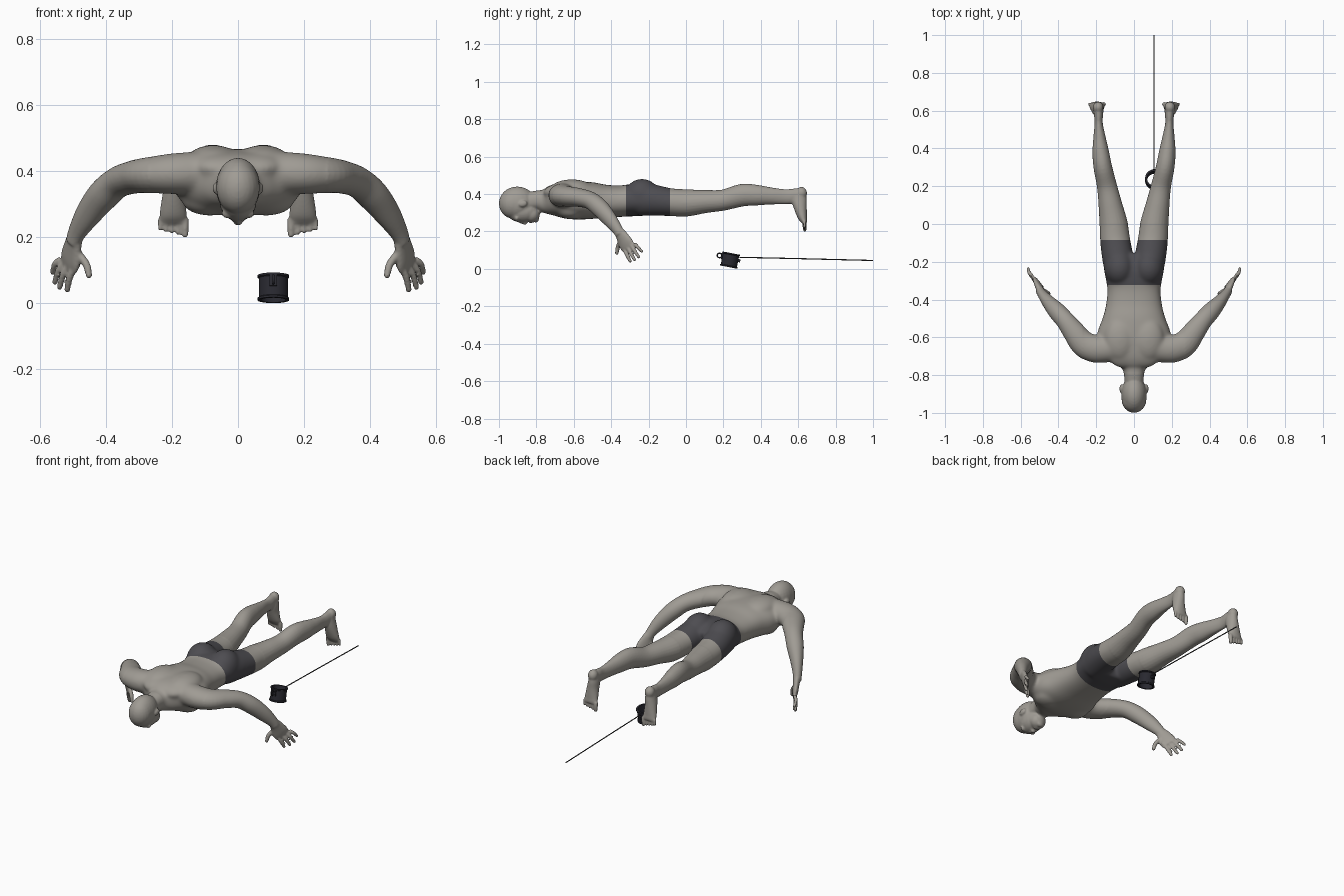
import bpy, bmesh, math
from mathutils import Vector, Matrix

cube = bpy.data.objects.get("Cube")
if cube:
    bpy.data.objects.remove(cube)


def material(name, rgb):
    m = bpy.data.materials.new(name)
    m.use_nodes = True
    m.diffuse_color = (*rgb, 1)
    m.node_tree.nodes["Principled BSDF"].inputs["Base Color"].default_value = (*rgb, 1)
    return m


skin = material("warm grey skin", (0.35, 0.33, 0.297))
cloth = material("charcoal cloth", (0.075, 0.073, 0.082))
black = material("black leather", (0.022, 0.022, 0.03))
wire = material("dark cable", (0.05, 0.05, 0.05))


def spline(rows, n=5):
    """Smoothly resample rows of numbers."""
    out = []
    for i in range(len(rows) - 1):
        p = [rows[max(0, min(len(rows) - 1, i + k))] for k in (-1, 0, 1, 2)]
        for j in range(n):
            t = j / n
            out.append([b + 0.5 * t * (c - a + t * (2*a - 5*b + 4*c - d + t * (3*(b - c) + d - a)))
                        for a, b, c, d in zip(*p)])
    return out + [list(rows[-1])]


def loft(bm, rows, ref, power=1.0, seg=24):
    """Skin rows of (x, y, z, width radius, depth radius); ref is the depth direction."""
    rows, ref, rings = spline(rows), Vector(ref), []
    pts = [Vector(r[:3]) for r in rows]
    for i, r in enumerate(rows):
        t = (pts[min(i + 1, len(pts) - 1)] - pts[max(i - 1, 0)]).normalized()
        a = t.cross(ref).normalized()
        b = a.cross(t)
        ring = []
        for k in range(seg):
            w = 2 * math.pi * k / seg
            c, s = (math.copysign(abs(v) ** power, v) for v in (math.cos(w), math.sin(w)))
            ring.append(bm.verts.new(pts[i] + a * c * r[3] + b * s * r[4]))
        rings.append(ring)
    for u, v in zip(rings, rings[1:]):
        for k in range(seg):
            bm.faces.new((u[k], u[(k + 1) % seg], v[(k + 1) % seg], v[k]))
    bm.faces.new(rings[0])
    bm.faces.new(rings[-1])


def ball(bm, center, radii, tilt=0):
    m = Matrix.Translation(center) @ Matrix.Rotation(tilt, 4, 'X') @ Matrix.Diagonal((*radii, 1))
    bmesh.ops.create_uvsphere(bm, u_segments=24, v_segments=16, radius=1, matrix=m)


def finger(bm, a, b, r, bend=(0, 0, 0)):
    a, b = Vector(a), Vector(b)
    mid = (a + b) / 2 + Vector(bend)
    loft(bm, [(*a, r, r), (*mid, r, r), (*b, r * 0.85, r * 0.85)], (0.75, -0.65, 0.1), seg=12)
    ball(bm, b, (r * 0.85,) * 3)


def finish(name, bm, mat, angle=40):
    me = bpy.data.meshes.new(name)
    bmesh.ops.recalc_face_normals(bm, faces=bm.faces)
    bm.to_mesh(me)
    bm.free()
    ob = bpy.data.objects.new(name, me)
    bpy.context.collection.objects.link(ob)
    me.materials.append(mat)
    bpy.ops.object.select_all(action='DESELECT')
    ob.select_set(True)
    bpy.context.view_layer.objects.active = ob
    bpy.ops.object.shade_smooth_by_angle(angle=math.radians(angle))
    return ob


Z, Y = (0, 0, 1), (0, 1, 0)
bm = bmesh.new()

# Left leg and foot
loft(bm, [(.08, -.25, .375, .075, .09), (.086, -.18, .368, .083, .085), (.10, -.085, .357, .08, .075),
          (.108, 0, .353, .075, .073), (.125, .1, .36, .063, .062), (.143, .2, .368, .053, .056),
          (.165, .3, .394, .049, .06), (.176, .38, .394, .044, .055), (.182, .45, .39, .034, .046),
          (.187, .53, .386, .022, .04), (.188, .58, .39, .024, .04), (.19, .62, .402, .025, .033)], Z)
ball(bm, (.19, .617, .405), (.028, .03, .033))
loft(bm, [(.19, .605, .41, .024, .035), (.19, .605, .37, .03, .04), (.194, .611, .33, .034, .035),
          (.196, .622, .28, .04, .026), (.196, .631, .255, .042, .018), (.196, .634, .243, .04, .012)], Y)
for i in range(5):
    r = .0115 if i == 0 else .0075
    x = .16 + (.022 + (i - 1) * .018 if i else 0)
    finger(bm, (x, .633, .256), (x, .635, .208 + .004 * i), r)

# Left arm
loft(bm, [(.12, -.66, .395, .07, .065), (.2, -.662, .392, .074, .062), (.265, -.635, .388, .07, .055),
          (.315, -.575, .382, .06, .05), (.365, -.51, .365, .05, .047), (.41, -.46, .325, .047, .048),
          (.455, -.41, .268, .035, .042), (.487, -.37, .215, .025, .031), (.498, -.352, .185, .023, .027)], Z)

# Left hand, with the palm turned in
palm = (.75, -.65, .1)
loft(bm, [(.492, -.362, .205, .027, .02), (.5, -.34, .17, .038, .018),
          (.507, -.321, .135, .046, .016), (.513, -.306, .112, .043, .012)], palm)
for k, tip in enumerate([(.517, -.298, .041), (.54, -.275, .049), (.554, -.253, .064), (.56, -.236, .093)]):
    t = k / 3
    finger(bm, (.485 + .052 * t, -.336 + .062 * t, .12 + .014 * t), tip, .0108 - .001 * t, (.006, -.004, .004))
finger(bm, (.483, -.35, .15), (.451, -.37, .085), .012, (-.008, -.004, 0))

# Left half muscles and ear
ball(bm, (.075, -.61, .427), (.085, .115, .052))
ball(bm, (.085, -.615, .31), (.085, .075, .045))
ball(bm, (.077, -.235, .388), (.082, .095, .094))
ball(bm, (.055, -.69, .42), (.085, .075, .036), .25)
ball(bm, (.066, -.872, .348), (.011, .024, .017), .25)
ball(bm, (.026, -.905, .272), (.024, .014, .016))

# Right half
copy = bmesh.ops.duplicate(bm, geom=bm.verts[:] + bm.edges[:] + bm.faces[:])["geom"]
bmesh.ops.scale(bm, vec=(-1, 1, 1), verts=[g for g in copy if isinstance(g, bmesh.types.BMVert)])

# Torso and neck
torso = [(-.84, .05, .31, .41), (-.79, .054, .315, .42), (-.76, .068, .30, .428), (-.735, .105, .29, .44),
         (-.69, .16, .28, .457), (-.63, .193, .267, .465), (-.57, .193, .264, .467), (-.5, .167, .267, .463),
         (-.43, .149, .273, .45), (-.35, .141, .278, .446), (-.29, .15, .281, .453),
         (-.23, .159, .282, .45), (-.165, .15, .288, .42)]
loft(bm, [(0, y, (lo + hi) / 2, w, (hi - lo) / 2) for y, w, lo, hi in torso], Z, 0.88, 32)

# Head: skull, face, jaw, chin, nose and lips
ball(bm, (0, -.902, .352), (.067, .098, .088))
ball(bm, (0, -.927, .35), (.066, .073, .08))
ball(bm, (0, -.872, .308), (.056, .09, .06))
ball(bm, (0, -.825, .293), (.047, .045, .045))
ball(bm, (0, -.803, .268), (.022, .02, .02))
ball(bm, (0, -.875, .252), (.009, .024, .013), -.35)
ball(bm, (0, -.86, .246), (.014, .01, .011))
ball(bm, (0, -.834, .253), (.02, .005, .009))
ball(bm, (0, -.823, .254), (.018, .006, .009))

# Fuse the body into one skin
body = finish("body", bm, skin)
mod = body.modifiers.new("fuse", 'REMESH')
mod.mode, mod.voxel_size, mod.use_smooth_shade = 'VOXEL', 0.0052, True
mod = body.modifiers.new("soften", 'SMOOTH')
mod.factor, mod.iterations = 0.5, 3
for m in list(body.modifiers):
    if m.name in ("fuse", "soften"):
        bpy.ops.object.modifier_apply(modifier=m.name)
    else:
        body.modifiers.remove(m)
body.data.materials.clear()
for m in (skin, cloth):
    body.data.materials.append(m)

# Blend the muscles of the trunk into each other
bm = bmesh.new()
bm.from_mesh(body.data)
trunk = [v for v in bm.verts if abs(v.co.x) < .27 and -.79 < v.co.y < 0]
for _ in range(25):
    bmesh.ops.smooth_vert(bm, verts=trunk, factor=0.5, use_axis_x=True, use_axis_y=True, use_axis_z=True)

# Shorts: cut clean hems, then colour the faces between them
WAIST, HEM = -.322, -.085
for y in (WAIST, HEM):
    bmesh.ops.bisect_plane(bm, geom=bm.verts[:] + bm.edges[:] + bm.faces[:],
                           plane_co=(0, y, 0), plane_no=Y, dist=1e-5)
for f in bm.faces:
    c = f.calc_center_median()
    f.smooth = True
    f.material_index = int(WAIST < c.y < HEM and abs(c.x) < .28)
bm.to_mesh(body.data)
bm.free()

# Ankle cuff: a turned band with raised rims
tilt = Matrix.Translation((.107, .235, .047)) @ Matrix.Rotation(-.19, 4, 'X')
half = [(.038, 0), (.038, .038), (.048, .038), (.048, .032), (.044, .029), (.044, 0)]
profile = half + [(r, -z) for r, z in half[-2:0:-1]]
bm = bmesh.new()
loops = [[bm.verts.new((r * math.cos(a), r * math.sin(a), z)) for r, z in profile]
         for a in (2 * math.pi * i / 48 for i in range(48))]
for i, u in enumerate(loops):
    v = loops[(i + 1) % 48]
    for k in range(len(profile)):
        n = (k + 1) % len(profile)
        bm.faces.new((u[k], v[k], v[n], u[n]))
# Buckle plate and cable lug
for y, z, size in ((-.046, .014, (.022, .008, .034)), (.048, .006, (.014, .014, .016))):
    bmesh.ops.create_cube(bm, size=1, matrix=Matrix.Translation((0, y, z)) @ Matrix.Diagonal((*size, 1)))
cuff = finish("ankle_cuff", bm, black, 30)
cuff.matrix_world = tilt

# Ring on the buckle
bpy.ops.mesh.primitive_torus_add(major_radius=.012, minor_radius=.0035, major_segments=24, minor_segments=10)
ring = bpy.context.object
ring.name = "cuff_ring"
ring.data.materials.append(black)
bpy.ops.object.shade_smooth_by_angle(angle=math.radians(60))
ring.matrix_world = tilt @ Matrix.Translation((0, -.06, .014)) @ Matrix.Rotation(math.pi / 2, 4, 'Y')

# Cable trailing behind the cuff
curve = bpy.data.curves.new("cable", 'CURVE')
curve.dimensions = '3D'
curve.bevel_depth = .003
curve.bevel_resolution = 2
curve.use_fill_caps = True
line = curve.splines.new('POLY')
line.points.add(2)
for p, co in zip(line.points, ((.105, .285, .062), (.105, .6, .055), (.105, 1, .045))):
    p.co = (*co, 1)
curve.materials.append(wire)
bpy.context.collection.objects.link(bpy.data.objects.new("cable", curve))
